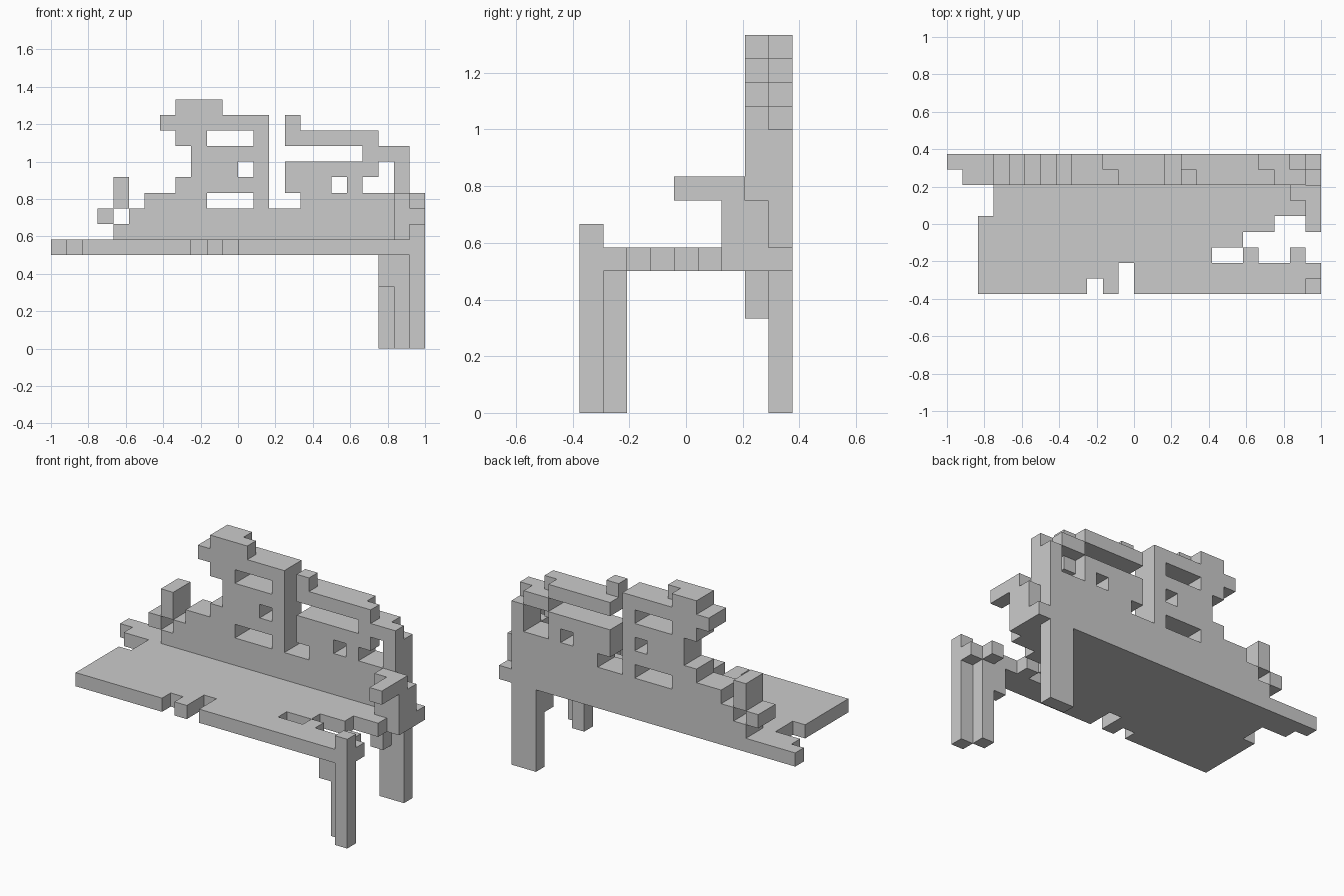
import bpy, bmesh
from mathutils import Vector

if "Cube" in bpy.data.objects:
    bpy.data.objects.remove(bpy.data.objects["Cube"])

U = 1 / 12                                  # one block
ORIGIN = Vector((-1.0, -0.375, 0.0))


def block(i0, i1, j0, j1, k0, k1):
    """Cells of an inclusive box of blocks."""
    return {(i, j, k) for i in range(i0, i1 + 1)
            for j in range(j0, j1 + 1) for k in range(k0, k1 + 1)}


# Seat: x runs for each row, front to back
seat_rows = {
    0: [(2, 8), (10, 10), (12, 23)],
    1: [(2, 10), (12, 23)],
    2: [(2, 16), (19, 19), (22, 22)],
    3: [(2, 18)],
    4: [(2, 20)],
    5: [(3, 22)],
    6: [(3, 23)],
    7: [(1, 23)],
    8: [(0, 23)],
}
seat = set()
for j, runs in seat_rows.items():
    for a, b in runs:
        seat |= block(a, b, j, j, 6, 6)

# Ruined backrest: x runs for each layer, two blocks thick
back_rows = {
    7: [(4, 22)],
    8: [(3, 3), (5, 22)],
    9: [(4, 4), (6, 9), (13, 13), (16, 22)],
    10: [(4, 4), (8, 13), (15, 17), (19, 19), (22, 22)],
    11: [(9, 11), (13, 13), (15, 20), (22, 22)],
    12: [(9, 13), (20, 22)],
    13: [(8, 9), (13, 13), (15, 20)],
    14: [(7, 13), (15, 15)],
    15: [(8, 10)],
}
backrest = set()
for k, runs in back_rows.items():
    for a, b in runs:
        backrest |= block(a, b, 7, 8, k, k)
# Chipped blocks on the rear face
backrest -= {(20, 8, 11), (22, 8, 12), (20, 8, 13), (15, 8, 14), (10, 8, 15)}

# Arm rest with its post
arm = (block(22, 23, 6, 6, 7, 9) | block(23, 23, 7, 7, 7, 8)
       | block(23, 23, 4, 6, 9, 9))

# Legs
front_leg = (block(23, 23, 0, 0, 0, 5) | block(23, 23, 0, 0, 7, 7)
             | block(22, 22, 1, 1, 0, 5) | block(21, 21, 1, 1, 4, 5))
back_leg = block(21, 22, 8, 8, 0, 5) | block(21, 21, 7, 7, 4, 5)

parts = {"seat": seat, "backrest": backrest, "arm_rest": arm,
         "front_leg": front_leg, "back_leg": back_leg}
solid = set().union(*parts.values())


def build(name, cells):
    """Make a mesh from the exposed sides of the blocks."""
    bm = bmesh.new()
    for c in cells:
        for axis in range(3):
            for side in (0, 1):
                n = list(c)
                n[axis] += 2 * side - 1
                if tuple(n) in solid:
                    continue
                corners = []
                for u, v in ((0, 0), (1, 0), (1, 1), (0, 1)):
                    p = list(c)
                    p[axis] += side
                    p[(axis + 1) % 3] += u
                    p[(axis + 2) % 3] += v
                    corners.append(bm.verts.new(ORIGIN + Vector(p) * U))
                bm.faces.new(corners if side else corners[::-1])
    bmesh.ops.remove_doubles(bm, verts=bm.verts, dist=1e-4)
    mesh = bpy.data.meshes.new(name)
    bm.to_mesh(mesh)
    bm.free()
    bpy.context.collection.objects.link(bpy.data.objects.new(name, mesh))


for name, cells in parts.items():
    build(name, cells)
